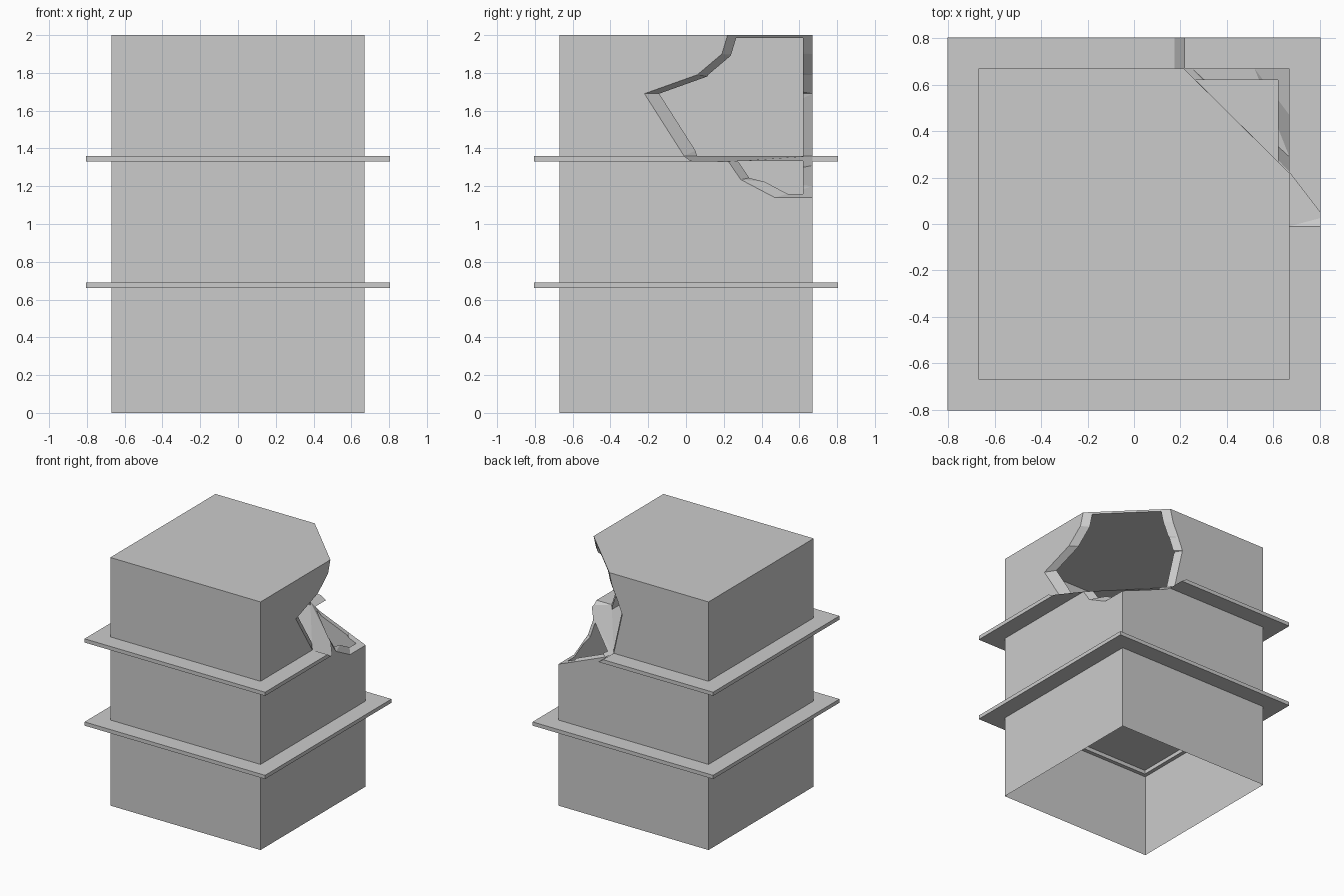
import bpy, bmesh

if "Cube" in bpy.data.objects:
    bpy.data.objects.remove(bpy.data.objects["Cube"])

W, T, L = 0.67, 0.05, 0.805   # wall half width, wall thickness, ledge half width


def add_box(bm, half, z0, z1, flip=False):
    vs = [bm.verts.new((x * half, y * half, z)) for z in (z0, z1)
          for x, y in ((-1, -1), (1, -1), (1, 1), (-1, 1))]
    idx = [(3, 2, 1, 0), (4, 5, 6, 7)] + [(i, (i + 1) % 4, (i + 1) % 4 + 4, i + 4) for i in range(4)]
    for f in idx:
        bm.faces.new([vs[i] for i in (reversed(f) if flip else f)])


def finish(bm, name):
    me = bpy.data.meshes.new(name)
    bm.to_mesh(me)
    bm.free()
    ob = bpy.data.objects.new(name, me)
    bpy.context.collection.objects.link(ob)
    return ob


def ledge(name, z0, z1, inner=0.64):
    bm = bmesh.new()
    rings = [[bm.verts.new((x * h, y * h, z)) for x, y in ((-1, -1), (1, -1), (1, 1), (-1, 1))]
             for h, z in ((L, z0), (L, z1), (inner, z1), (inner, z0))]
    for a in range(4):
        r, s = rings[a], rings[(a + 1) % 4]
        for i in range(4):
            j = (i + 1) % 4
            bm.faces.new((r[i], r[j], s[j], s[i]))
    return finish(bm, name)


# bottom storey: thin open tube
bm = bmesh.new()
add_box(bm, W, 0, 0.69)
bmesh.ops.delete(bm, geom=[f for f in bm.faces if abs(f.normal.z) > 0.5 or
                           len({round(v.co.z, 3) for v in f.verts}) == 1], context='FACES')
finish(bm, "lower_walls")

# upper two storeys: solid walls around two rooms
bm = bmesh.new()
add_box(bm, W, 0.69, 2.0)
add_box(bm, W - T, 0.705, 1.333, True)
add_box(bm, W - T, 1.36, 1.985, True)
upper = finish(bm, "upper_walls")

ledge("lower_ledge", 0.66, 0.69)
top_ledge = ledge("upper_ledge", 1.33, 1.36)

# broken corner: outline on the right wall (y, z) and on the back wall (x, z)
right = [(.22, 2.1), (.22, 2.0), (.19, 1.9), (.06, 1.79), (-.22, 1.69),
         (-.01, 1.36), (.225, 1.33), (.29, 1.235), (.47, 1.14)]
back = [(.215, 2.1), (.215, 2.0), (.19, 1.9), (.14, 1.79), (.10, 1.69),
        (.175, 1.36), (.22, 1.33), (.25, 1.31), (.52, 1.20)]
bm = bmesh.new()
rows = []
for (y, z), (x, zb) in zip(right, back):
    yo = 0.03 if z == 1.33 else y
    rows.append([bm.verts.new(c) for c in
                 ((W, y, z), (.82, yo, z), (.82, .82, z), (x, .82, zb), (x, W, zb))])
for r, s in zip(rows, rows[1:]):
    for i in range(5):
        j = (i + 1) % 5
        bm.faces.new((r[i], s[i], s[j], r[j]))
bm.faces.new(rows[0])
k = bm.verts.new((W, W, 1.14))
a, b, c, d, e = rows[-1]
for f in ((a, k, e), (a, b, c, k), (k, c, d), (k, d, e)):
    bm.faces.new(f)
bmesh.ops.triangulate(bm, faces=bm.faces[:])
bmesh.ops.recalc_face_normals(bm, faces=bm.faces[:])
cutter = finish(bm, "corner_cutter")
cutter.hide_render = True

for ob in (upper, top_ledge):
    m = ob.modifiers.new("broken_corner", 'BOOLEAN')
    m.operation, m.solver, m.object = 'DIFFERENCE', 'EXACT', cutter
    bpy.context.view_layer.objects.active = ob
    bpy.ops.object.modifier_apply(modifier=m.name)
bpy.data.objects.remove(cutter)
